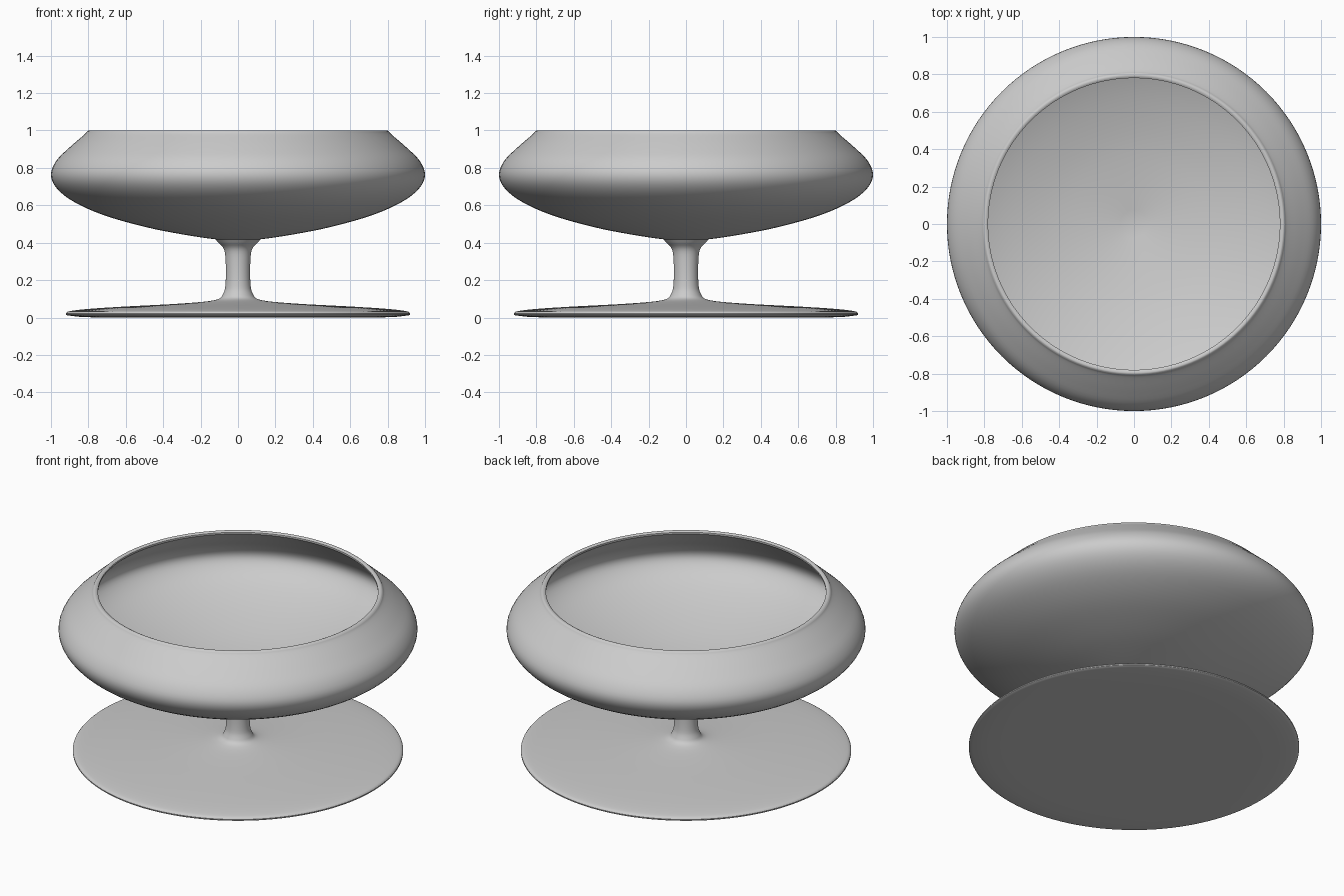
import bpy, bmesh, math
from mathutils import Vector

if "Cube" in bpy.data.objects:
    bpy.data.objects.remove(bpy.data.objects["Cube"])

SEGMENTS = 128


def make_material(name, colour):
    mat = bpy.data.materials.new(name)
    mat.use_nodes = True
    mat.diffuse_color = colour
    mat.node_tree.nodes["Principled BSDF"].inputs["Base Color"].default_value = colour
    return mat


def smooth_curve(points, steps=4):
    """Pass a rounded curve through (radius, height) points."""
    p = [Vector(q) for q in points]
    p = [2 * p[0] - p[1]] + p + [2 * p[-1] - p[-2]]
    out = []
    for a, b, c, d in zip(p, p[1:], p[2:], p[3:]):
        for i in range(steps):
            t = i / steps
            out.append(0.5 * (2 * b + (c - a) * t + (2 * a - 5 * b + 4 * c - d) * t ** 2
                              + (3 * b - a - 3 * c + d) * t ** 3))
    return out + [p[-2]]


def lathe(name, curves, mat):
    """Spin joined curves around the z axis."""
    bm = bmesh.new()
    path = [q for curve in curves for q in smooth_curve(curve)]
    verts = [bm.verts.new((max(q.x, 0), 0, q.y)) for q in path]
    edges = [bm.edges.new(pair) for pair in zip(verts, verts[1:])]
    bmesh.ops.spin(bm, geom=verts + edges, cent=(0, 0, 0), axis=(0, 0, 1),
                   angle=math.tau, steps=SEGMENTS, use_merge=True)
    bmesh.ops.remove_doubles(bm, verts=bm.verts, dist=0.0001)
    bmesh.ops.recalc_face_normals(bm, faces=bm.faces)
    mesh = bpy.data.meshes.new(name)
    bm.to_mesh(mesh)
    bm.free()
    mesh.materials.append(mat)
    obj = bpy.data.objects.new(name, mesh)
    bpy.context.collection.objects.link(obj)
    bpy.ops.object.select_all(action="DESELECT")
    obj.select_set(True)
    bpy.context.view_layer.objects.active = obj
    bpy.ops.object.shade_smooth_by_angle(angle=math.radians(40))


grey = make_material("light grey", (0.6, 0.6, 0.6, 1))

# Bowl: outer wall from the underside up, rolled rim, then inner wall down
outer_wall = [(0, 0.41), (0.12, 0.418), (0.3, 0.445), (0.5, 0.485), (0.72, 0.548),
              (0.88, 0.62), (0.97, 0.692), (1, 0.765), (0.97, 0.84), (0.9, 0.91),
              (0.825, 0.975), (0.81, 0.99)]
rim = [(0.808, 0.994), (0.8, 1), (0.79, 1), (0.78, 0.995)]
inner_wall = [(0.78, 0.985), (0.87, 0.9), (0.945, 0.83), (0.975, 0.765), (0.945, 0.705),
              (0.86, 0.642), (0.7, 0.573), (0.49, 0.51), (0.29, 0.47), (0, 0.43)]
lathe("bowl", [outer_wall, rim, inner_wall], grey)

# Pedestal: flared stem flowing into the broad thin foot
stem_and_foot = [(0.12, 0.418), (0.105, 0.4), (0.075, 0.365), (0.066, 0.3), (0.066, 0.19),
                 (0.078, 0.13), (0.12, 0.094), (0.3, 0.075), (0.6, 0.059), (0.8, 0.046),
                 (0.9, 0.034), (0.92, 0.022)]
underside = [(0.92, 0.02), (0.9, 0.01), (0.72, 0), (0, 0)]
lathe("pedestal", [stem_and_foot, underside], grey)
